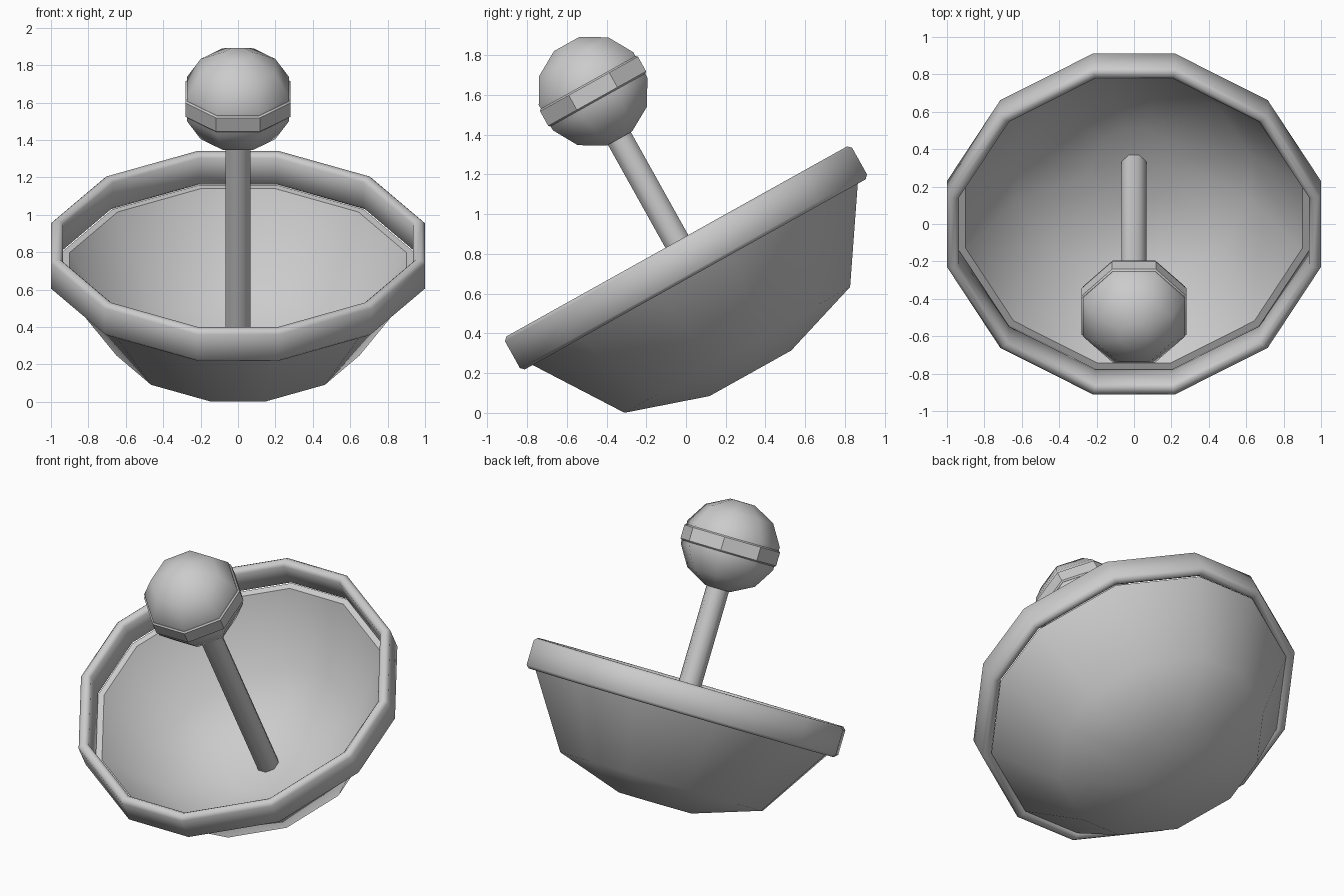
import bpy, bmesh, math
from mathutils import Matrix

if "Cube" in bpy.data.objects:
    bpy.data.objects.remove(bpy.data.objects["Cube"])

TILT = math.radians(29.15)
FRAME = Matrix.Translation((0, 0, 0.78)) @ Matrix.Rotation(TILT, 4, 'X')

# Cross-section outlines, scaled to unit half-width
quarter = [(1, 0.22), (0.715, 0.715), (0.22, 1)]
DISH = []
for k in range(4):
    c, s = round(math.cos(k * math.pi / 2)), round(math.sin(k * math.pi / 2))
    DISH += [(c * x - s * y, s * x + c * y) for x, y in quarter]
OCT_R = 1 / math.cos(math.pi / 8)
OCT = [(OCT_R * math.cos((i + 0.5) * math.pi / 4),
        OCT_R * math.sin((i + 0.5) * math.pi / 4)) for i in range(8)]


def sweep(name, outline, profile, ring=False, angle=40):
    """Stack scaled outlines along the dish axis; close as a ring or with caps."""
    bm = bmesh.new()
    loops = [[bm.verts.new((x * r, y * r, z)) for x, y in outline] for r, z in profile]
    pairs = list(zip(loops, loops[1:]))
    if ring:
        pairs.append((loops[-1], loops[0]))
    else:
        bm.faces.new(loops[0])
        bm.faces.new(loops[-1])
    n = len(outline)
    for a, b in pairs:
        for i in range(n):
            j = (i + 1) % n
            bm.faces.new((a[i], a[j], b[j], b[i]))
    bmesh.ops.recalc_face_normals(bm, faces=bm.faces)
    bm.transform(FRAME)
    me = bpy.data.meshes.new(name)
    bm.to_mesh(me)
    bm.free()
    ob = bpy.data.objects.new(name, me)
    bpy.context.collection.objects.link(ob)
    bpy.ops.object.select_all(action='DESELECT')
    ob.select_set(True)
    bpy.context.view_layer.objects.active = ob
    bpy.ops.object.shade_smooth_by_angle(angle=math.radians(angle))
    return ob


def box_ring(inner, outer, z, h, b):
    """Rectangular ring profile with chamfered corners."""
    return [(outer - b, z + h), (outer, z + h - b), (outer, z - h + b), (outer - b, z - h),
            (inner + b, z - h), (inner, z - h + b), (inner, z + h - b), (inner + b, z + h)]


# Thin bowl: outer skin, lip, inner skin
sweep("dish_bowl", DISH, [(0.235, -0.665), (0.65, -0.53), (0.94, -0.09),
                          (0.90, -0.09), (0.625, -0.51), (0.225, -0.638)], angle=45)

# Raised rim
sweep("dish_rim", DISH, box_ring(0.935, 1.0, 0, 0.095, 0.018), ring=True, angle=50)

# Antenna stem
sweep("antenna_stem", OCT, [(0.066, -0.645), (0.066, 0.75)], angle=50)

# Receiver ball and its band
lats = [math.radians(a) for a in (-75, -45, -15, 15, 45, 75)]
sweep("receiver_ball", OCT, [(0.282 * math.cos(a), 0.96 + 0.282 * math.sin(a)) for a in lats],
      angle=50)
sweep("receiver_band", OCT, box_ring(0.24, 0.282, 0.96, 0.05, 0.008), ring=True, angle=40)
